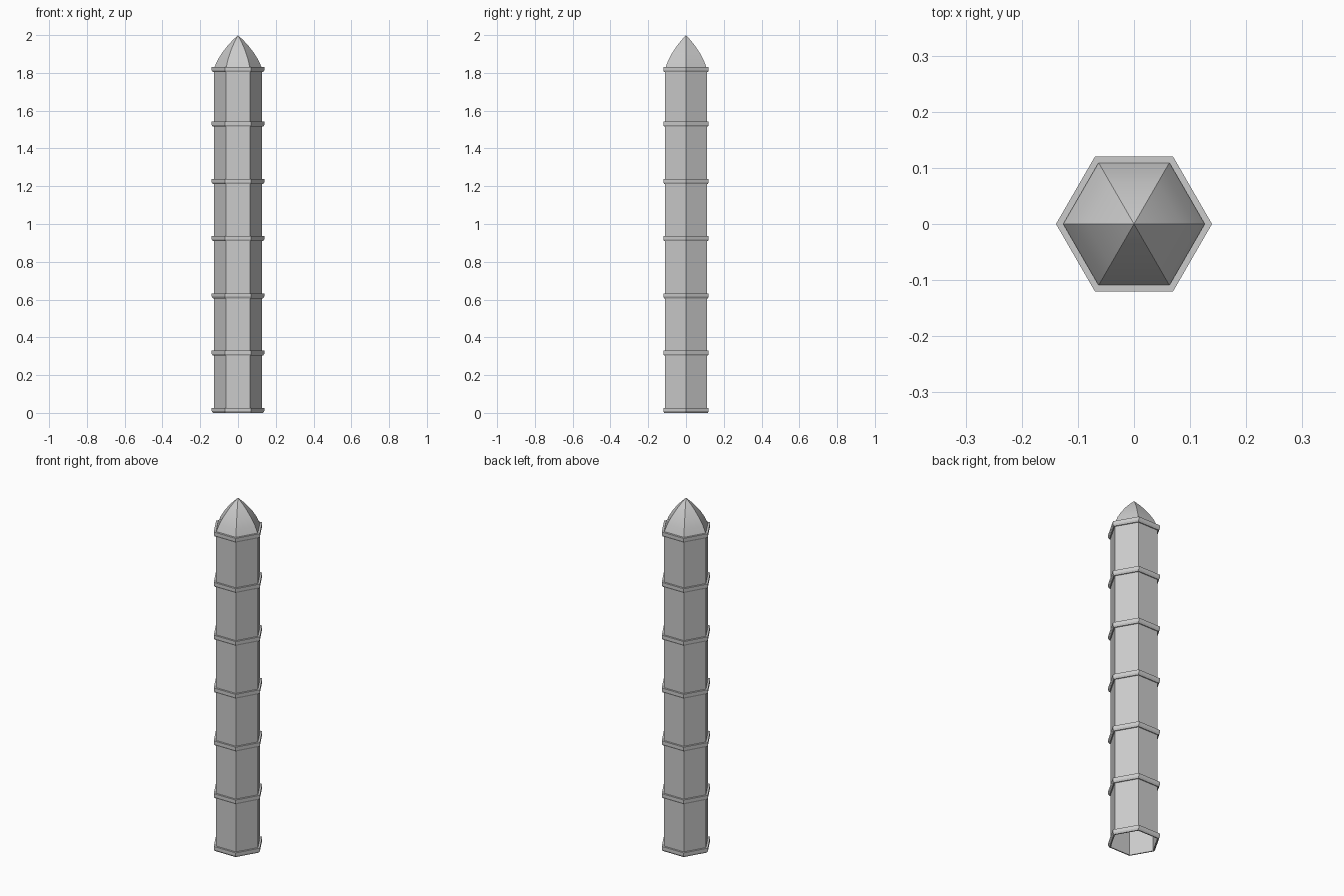
import bpy, bmesh, math

cube = bpy.data.objects.get("Cube")
if cube:
    bpy.data.objects.remove(cube, do_unlink=True)

stone = bpy.data.materials.new("light grey stone")
stone.use_nodes = True
colour = (0.6, 0.6, 0.6, 1)
stone.diffuse_color = colour
stone.node_tree.nodes["Principled BSDF"].inputs["Base Color"].default_value = colour

SIDES = 6
RADIUS = 0.127


def hex_lathe(name, profile, closed=False):
    """Sweep (radius, height) points around z with six flat sides."""
    bm = bmesh.new()
    rings = []
    for r, z in profile:
        if r == 0:
            rings.append([bm.verts.new((0, 0, z))] * SIDES)
            continue
        angles = [math.tau * i / SIDES for i in range(SIDES)]
        rings.append([bm.verts.new((r * math.cos(a), r * math.sin(a), z)) for a in angles])
    pairs = list(zip(rings, rings[1:]))
    if closed:
        pairs.append((rings[-1], rings[0]))
    for low, high in pairs:
        for i in range(SIDES):
            j = (i + 1) % SIDES
            corners = [low[i], low[j], high[j], high[i]]
            bm.faces.new(list(dict.fromkeys(corners)))
    mesh = bpy.data.meshes.new(name)
    bm.to_mesh(mesh)
    bm.free()
    mesh.materials.append(stone)
    obj = bpy.data.objects.new(name, mesh)
    bpy.context.collection.objects.link(obj)
    return obj


# Hollow shaft, open at the foot
hex_lathe("shaft", [(RADIUS, 0), (RADIUS, 1.825)])

# Gently bulging pointed cap, smooth along each side
cap = hex_lathe("pointed_cap", [(RADIUS, 1.825), (0.108, 1.868), (0.085, 1.905),
                                (0.058, 1.94), (0.03, 1.971), (0, 2)])
bpy.ops.object.select_all(action="DESELECT")
cap.select_set(True)
bpy.context.view_layer.objects.active = cap
bpy.ops.object.shade_smooth_by_angle(angle=math.radians(30))

# Evenly spaced bands, with the last one under the cap
band_heights = [0.303 * i for i in range(6)] + [1.804]
for n, z in enumerate(band_heights):
    hex_lathe(f"band_{n + 1}", [(RADIUS - 0.001, z), (0.133, z), (0.139, z + 0.009),
                                (0.139, z + 0.027), (RADIUS - 0.001, z + 0.027)], closed=True)
